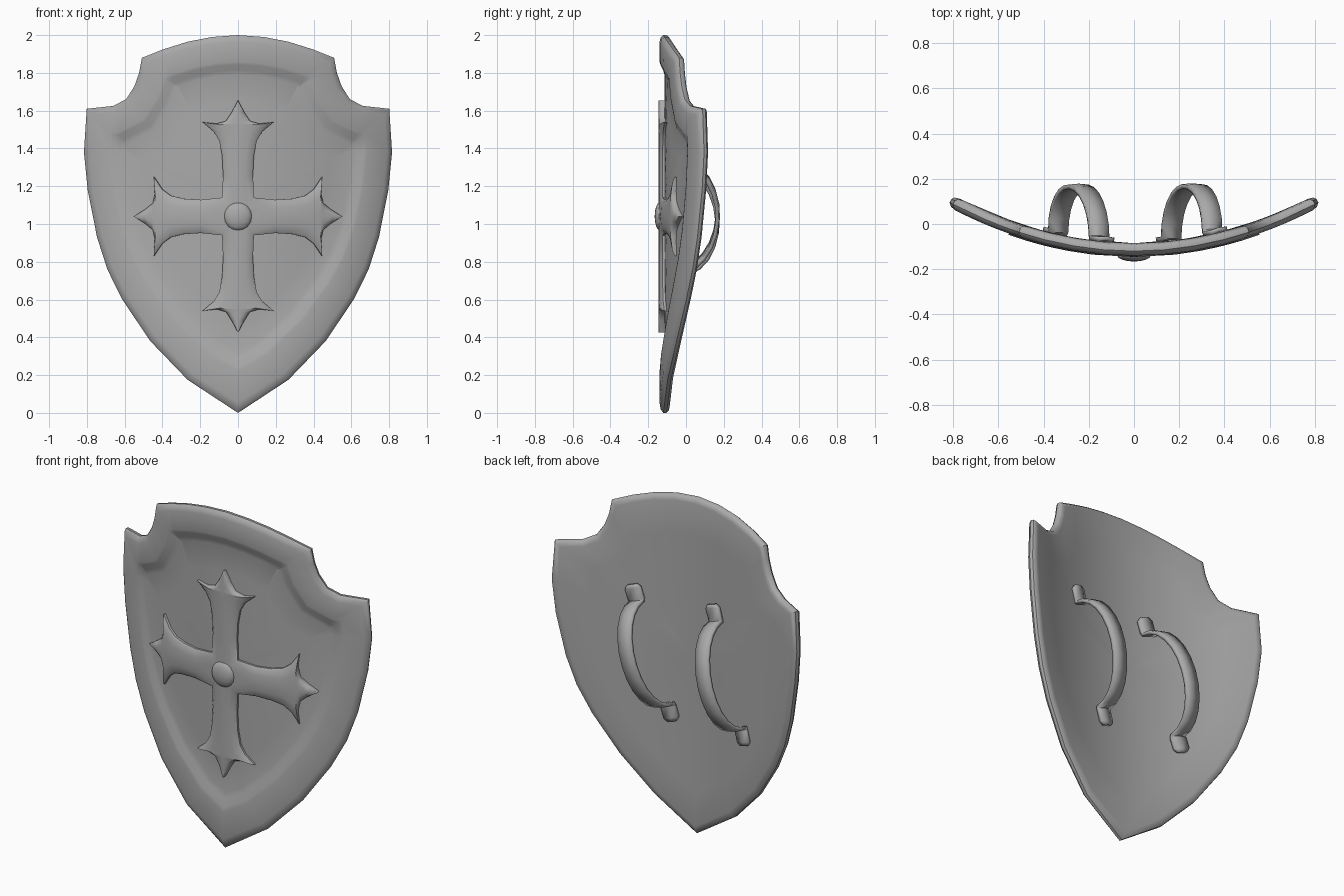
import bpy, bmesh, math
from mathutils import Vector

if "Cube" in bpy.data.objects:
    bpy.data.objects.remove(bpy.data.objects["Cube"])

steel = bpy.data.materials.new("grey_steel")
steel.use_nodes = True
GREY = (0.4, 0.4, 0.4, 1)
steel.diffuse_color = GREY
steel.node_tree.nodes["Principled BSDF"].inputs["Base Color"].default_value = GREY

THICK = 0.055
CENTRE = Vector((0, 1.04))


def bend(x, z, depth):
    """Place a flat point on the curved shield, depth measured back from its front."""
    n = Vector((-0.64 * x, 1)).normalized()
    return Vector((x + n.x * depth, -0.14 + 0.32 * x * x + n.y * depth, z))


def finish(name, bm, angle):
    bmesh.ops.remove_doubles(bm, verts=bm.verts, dist=0.0005)
    bmesh.ops.recalc_face_normals(bm, faces=bm.faces)
    mesh = bpy.data.meshes.new(name)
    bm.to_mesh(mesh)
    bm.free()
    mesh.materials.append(steel)
    ob = bpy.data.objects.new(name, mesh)
    bpy.context.collection.objects.link(ob)
    bpy.ops.object.select_all(action='DESELECT')
    ob.select_set(True)
    bpy.context.view_layer.objects.active = ob
    bpy.ops.object.shade_smooth_by_angle(angle=math.radians(angle))
    return ob


def bridge(bm, a, b, closed=True):
    for i in range(len(a) if closed else len(a) - 1):
        j = (i + 1) % len(a)
        bm.faces.new((a[i], a[j], b[j], b[i]))


def inset(points, dist):
    """Mitred inward offset of a clockwise outline, wider towards the lower tip."""
    out = []
    for i, p in enumerate(points):
        d0 = (p - points[i - 1]).normalized()
        d1 = (points[(i + 1) % len(points)] - p).normalized()
        n0, n1 = Vector((d0.y, -d0.x)), Vector((d1.y, -d1.x))
        m = (n0 + n1).normalized()
        grow = 1 + 0.3 * max(0, 1 - p.y)
        out.append(p + m * dist * grow / max(0.4, m.dot(n0)))
    return out


# Shield body: half outline, mirrored, then concentric rings
half = [(0, 2), (.14, 1.99), (.27, 1.965), (.4, 1.925), (.515, 1.88), (.53, 1.8),
        (.555, 1.73), (.6, 1.66), (.67, 1.625), (.81, 1.61), (.825, 1.38), (.805, 1.18),
        (.755, .93), (.7, .76), (.62, .6), (.47, .38), (.27, .175), (0, 0)]
outline = [Vector(p) for p in half] + [Vector((-x, z)) for x, z in half[-2:0:-1]]

panel, back = inset(outline, .21), inset(outline, .03)
PANEL_DEPTH = .026
STEPS = (.2, .4, .6, .8)
rings = [([CENTRE.lerp(p, t) for p in panel], PANEL_DEPTH) for t in STEPS]
rings += [(panel, PANEL_DEPTH)]
rings += [(inset(outline, d), h) for d, h in
          ((.185, .019), (.155, .004), (.14, 0), (.035, 0), (.012, .006), (0, .02), (0, .037), (.01, .05))]
rings += [(back, THICK)]
rings += [([CENTRE.lerp(p, t) for p in back], THICK) for t in reversed(STEPS)]

bm = bmesh.new()
loops = [[bm.verts.new(bend(p.x, p.y, h)) for p in pts] for pts, h in rings]
for a, b in zip(loops, loops[1:]):
    bridge(bm, a, b)
for loop, h in ((loops[0], PANEL_DEPTH), (loops[-1], THICK)):
    c = bm.verts.new(bend(0, CENTRE.y, h))
    for i, v in enumerate(loop):
        bm.faces.new((v, loop[(i + 1) % len(loop)], c))
finish("shield_body", bm, 40)

# Raised cross: each half arm is (distance, half width, spine distance)
arm = [(.22, .08, .2), (.32, .085, .32), (.4, .1, .4), (.45, .13, .44), (.5, .19, .47),
       (.49, .12, .49), (.505, .065, .51), (.55, .035, .55), (.615, 0, .615)]
# pillow section: fraction from edge to spine, depth
SECTION = ((0, .035), (0, .014), (.15, .004), (.5, -.003), (1, -.006))
bm = bmesh.new()
for upright in (True, False):
    along, across = (1, 1) if upright else (.9, 1.1)
    first = (.1, .085, 0) if upright else (.085, .1, 0)
    prof = [first] + [(a * along, w * across, s * along) for a, w, s in arm]
    for end in (1, -1):
        for side in (1, -1):
            rows = []
            for a, w, s in prof:
                row = []
                for f, h in SECTION:
                    u, v = (a + (s - a) * f) * end, w * (1 - f) * side
                    x, z = (v, u) if upright else (u, v)
                    row.append(bm.verts.new(bend(x, CENTRE.y + z, h)))
                rows.append(row)
            for r0, r1 in zip(rows, rows[1:]):
                bridge(bm, r0, r1, closed=False)
bmesh.ops.dissolve_degenerate(bm, edges=bm.edges, dist=0.0003)
finish("cross_relief", bm, 50)

# Centre boss: low dome
bm = bmesh.new()
bmesh.ops.create_uvsphere(bm, u_segments=16, v_segments=8, radius=1)
for v in bm.verts:
    v.co = Vector((v.co.x * .075, v.co.y * .028 - .138, v.co.z * .075 + CENTRE.y))
finish("centre_boss", bm, 60)

# Arm straps on the back: slanted arches with flat end tabs
LEAN = Vector((.3, .95)).normalized()
SIDE = Vector((LEAN.y, -LEAN.x))


def strap(name, cx):
    path = [(.4, .016, .028), (.38, .016, .045), (.315, .016, .045)]
    for i in range(13):
        t = math.pi * i / 12
        path.append((.3 * math.cos(t), .02 + .215 * math.sin(t), .045))
    path += [(-s, h, w) for s, h, w in path[2::-1]]
    bm = bmesh.new()
    rows = []
    for s, h, w in path:
        mid = Vector((cx, 1.03)) + LEAN * s
        row = []
        for k in (-1, 0, 1):
            p = mid + SIDE * w * k
            # the arch keeps a level width, the tabs follow the shield
            base = bend(p.x if h < .02 else mid.x, p.y, THICK)
            row.append(bm.verts.new((p.x, base.y + h - .004 * abs(k), p.y)))
        rows.append(row)
    for a, b in zip(rows, rows[1:]):
        bridge(bm, a, b, closed=False)
    ob = finish(name, bm, 45)
    mod = ob.modifiers.new("thickness", 'SOLIDIFY')
    mod.thickness = .02
    mod.offset = 0


strap("right_arm_strap", -.245)
strap("left_arm_strap", .255)
